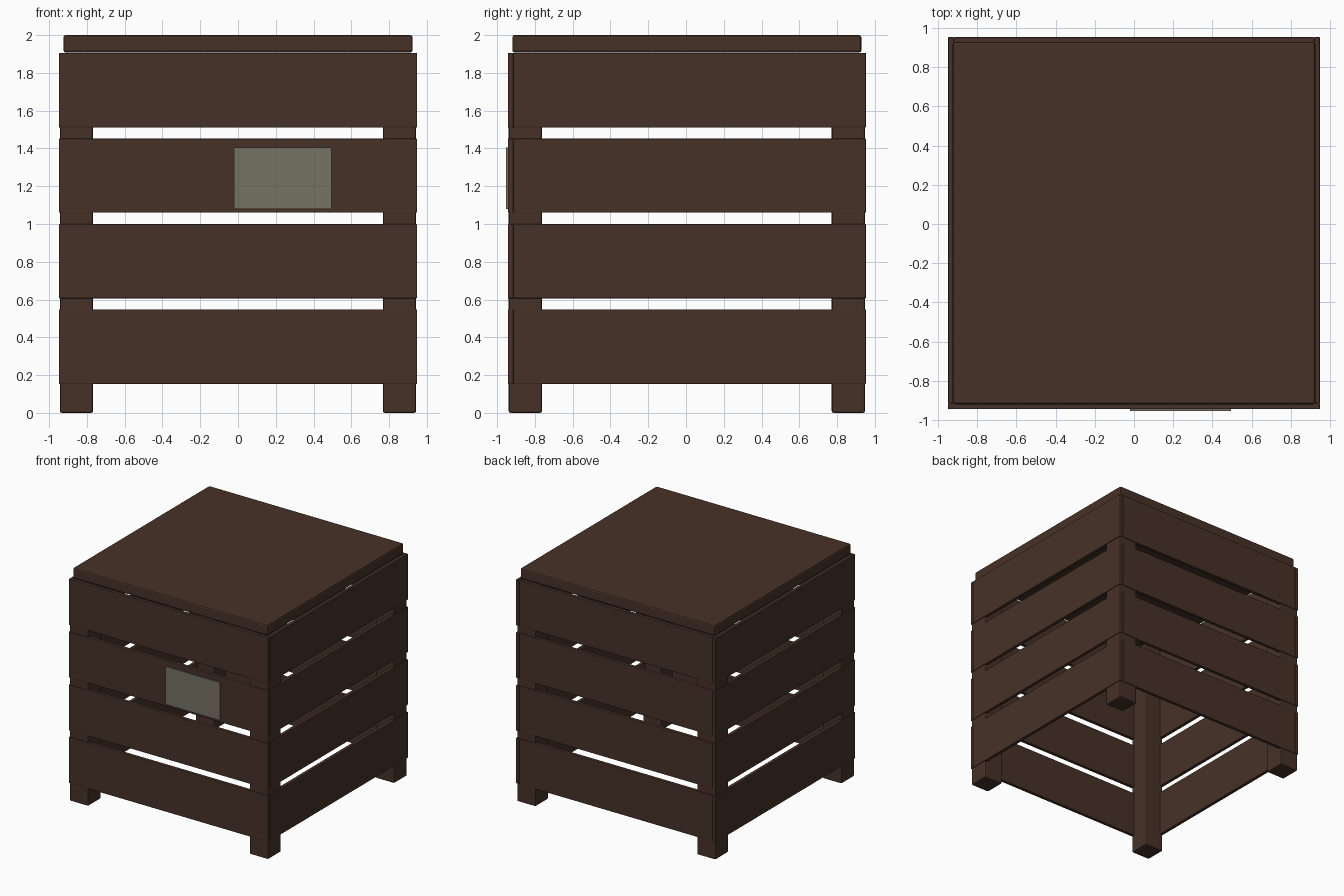
import bpy, bmesh

if "Cube" in bpy.data.objects:
    bpy.data.objects.remove(bpy.data.objects["Cube"])

def material(name, rgb):
    m = bpy.data.materials.new(name)
    m.diffuse_color = (*rgb, 1.0)
    m.use_nodes = True
    m.node_tree.nodes["Principled BSDF"].inputs["Base Color"].default_value = m.diffuse_color
    return m

wood = material("dark_brown_wood", (0.062, 0.031, 0.020))
paper = material("grey_label", (0.180, 0.172, 0.124))

def box(name, lo, hi, mat, bevel=0.0):
    """Axis-aligned box between two corners, with an optional bevel."""
    bm = bmesh.new()
    bmesh.ops.create_cube(bm, size=1.0)
    for v in bm.verts:
        v.co = [lo[i] + (v.co[i] + 0.5) * (hi[i] - lo[i]) for i in range(3)]
    mesh = bpy.data.meshes.new(name)
    bm.to_mesh(mesh)
    bm.free()
    mesh.materials.append(mat)
    ob = bpy.data.objects.new(name, mesh)
    bpy.context.collection.objects.link(ob)
    if bevel:
        mod = ob.modifiers.new("bevel", "BEVEL")
        mod.width = bevel
        mod.segments = 2
    return ob

CY = 0.0045      # crate centre in y (the label shifts the overall bounds)
H = 0.948        # half width over the boards
T = 0.03         # board thickness
LEG = H - 0.005  # outer face of the legs
INNER = 0.767    # inner face of the legs

# Corner posts
for sx, nx in ((-1, "left"), (1, "right")):
    for sy, ny in ((-1, "front"), (1, "back")):
        xs = sorted((sx * INNER, sx * LEG))
        ys = sorted((sy * INNER, sy * LEG))
        box(f"{ny}_{nx}_leg", (xs[0], CY + ys[0], 0),
            (xs[1], CY + ys[1], 1.90), wood, 0.01)

# Four rows of boards around the crate
rows = [(0.153, 0.548), (0.606, 0.999), (1.060, 1.452), (1.511, 1.906)]
for i, (z0, z1) in enumerate(rows, 1):
    box(f"front_board_{i}", (-H, CY - H, z0), (H, CY - H + T, z1), wood, 0.004)
    box(f"back_board_{i}", (-H + T, CY + H - T, z0), (H - T, CY + H, z1), wood, 0.004)
    box(f"left_board_{i}", (-H, CY - H + T, z0), (-H + T, CY + H, z1), wood, 0.004)
    box(f"right_board_{i}", (H - T, CY - H + T, z0), (H, CY + H, z1), wood, 0.004)

# Lid
box("lid", (-0.924, CY - 0.924, 1.908), (0.924, CY + 0.924, 2.0), wood, 0.012)

# Label plate on the front
box("label", (-0.02, CY - H - 0.009, 1.08), (0.495, CY - H, 1.405), paper)
